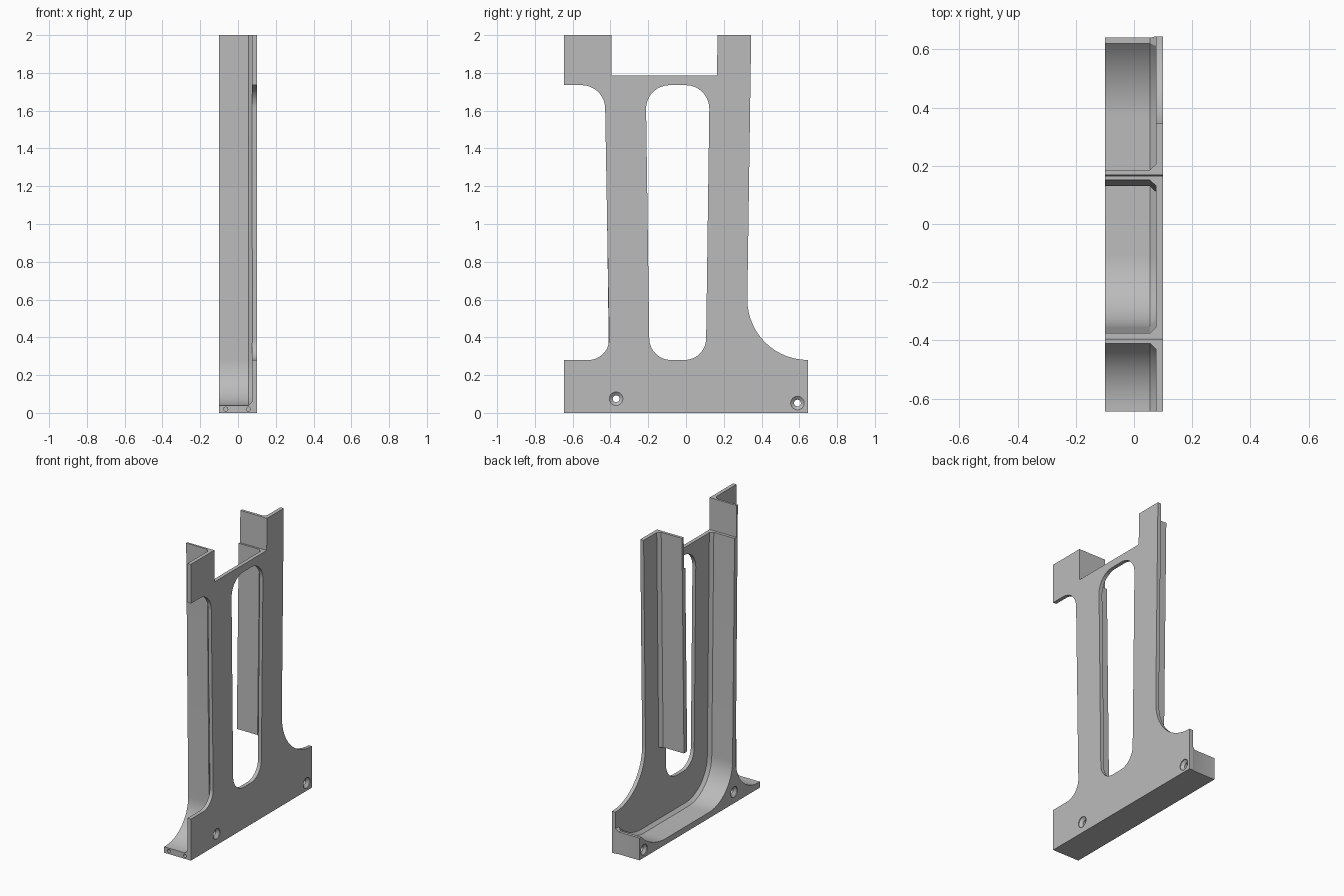
import bpy, bmesh, math
from mathutils import Vector

if "Cube" in bpy.data.objects:
    bpy.data.objects.remove(bpy.data.objects["Cube"])

grey = bpy.data.materials.new("plain grey")
grey.use_nodes = True
grey.diffuse_color = (0.5, 0.5, 0.5, 1)
grey.node_tree.nodes["Principled BSDF"].inputs["Base Color"].default_value = (0.5, 0.5, 0.5, 1)

HALF = 0.645          # half depth of the bracket
OUT, IN, OPEN = 0.1, 0.075, -0.1   # plate outside, plate inside, open side (x)


def outline(corners, steps=14):
    """Closed (y, z) outline; a third value rounds that corner."""
    pts = []
    for i, c in enumerate(corners):
        p = Vector(c[:2])
        if len(c) == 2:
            pts.append(p)
            continue
        a = (Vector(corners[i - 1][:2]) - p).normalized()
        b = (Vector(corners[(i + 1) % len(corners)][:2]) - p).normalized()
        half = a.angle(b) / 2
        centre = p + (a + b).normalized() * c[2] / math.sin(half)
        start = p + a * c[2] / math.tan(half) - centre
        end = p + b * c[2] / math.tan(half) - centre
        sweep = start.angle(end)
        for k in range(steps + 1):
            t = k / steps
            pts.append(centre + (start * math.sin((1 - t) * sweep)
                                 + end * math.sin(t * sweep)) / math.sin(sweep))
    return pts


def grow(pts, d, zmin):
    """Offset a counter-clockwise outline outwards, kept inside the bracket."""
    res = []
    for i, p in enumerate(pts):
        e1 = (p - pts[i - 1]).normalized()
        e2 = (pts[(i + 1) % len(pts)] - p).normalized()
        n1, n2 = Vector((e1.y, -e1.x)), Vector((e2.y, -e2.x))
        q = p + (n1 + n2) * d / (1 + n1.dot(n2))
        res.append(Vector((max(-HALF, min(HALF, q.x)), max(zmin, min(2, q.y)))))
    return res


def circle(y, z, r, n=24):
    return [Vector((y + r * math.cos(2 * math.pi * k / n),
                    z + r * math.sin(2 * math.pi * k / n))) for k in range(n)]


def loft(name, rings):
    """Solid through (x, outline) rings, capped at both ends."""
    bm = bmesh.new()
    loops = [[bm.verts.new((x, p.x, p.y)) for p in pts] for x, pts in rings]
    for a, b in zip(loops, loops[1:]):
        for i in range(len(a)):
            bm.faces.new((a[i - 1], a[i], b[i], b[i - 1]))
    bm.faces.new(loops[0])
    bm.faces.new(loops[-1])
    bmesh.ops.recalc_face_normals(bm, faces=bm.faces)
    mesh = bpy.data.meshes.new(name)
    bm.to_mesh(mesh)
    bm.free()
    mesh.materials.append(grey)
    ob = bpy.data.objects.new(name, mesh)
    bpy.context.collection.objects.link(ob)
    return ob


def rib(name, corners, zmin):
    """Web with a chamfered root where it meets the plate."""
    pts = outline(corners)
    return loft(name, [(OPEN, pts), (0.055, pts), (IN + 0.001, grow(pts, 0.02, zmin))])


def cut(ob, cutter):
    mod = ob.modifiers.new("cut", "BOOLEAN")
    mod.operation, mod.solver, mod.object = "DIFFERENCE", "EXACT", cutter
    bpy.context.view_layer.objects.active = ob
    bpy.ops.object.modifier_apply(modifier=mod.name)


# Side plate with curved front and rear edges
plate = loft("side_plate", [(x, outline([
    (-HALF, 0), (HALF, 0), (HALF, 0.28), (0.32, 0.28, 0.32), (0.345, 2), (-HALF, 2),
    (-HALF, 1.735), (-0.43, 1.735, 0.125), (-0.405, 0.28, 0.11), (-HALF, 0.28)]))
    for x in (IN, OUT)])

# Front web flaring into the floor, and the shorter rear web
front = rib("front_web_and_floor", [
    (-HALF, 0), (0.64, 0), (0.64, 0.15), (0.62, 0.15), (0.508, 0.04, 0.36),
    (-0.35, 0.04, 0.25), (-0.378, 2), (-0.41, 2), (-0.385, 0.04, 0.24), (-HALF, 0.04)], 0)
rear = rib("rear_web", [(0.13, 0.54), (0.165, 0.54), (0.186, 2), (0.154, 2)], 0.54)

# Long slot in the plate
slot = loft("slot_cutter", [(x, outline([
    (-0.193, 0.28, 0.115), (0.105, 0.28, 0.115), (0.125, 1.735, 0.125),
    (-0.213, 1.735, 0.125)])) for x in (IN - 0.015, OUT + 0.1)])
cut(plate, slot)

# Notch between the two tops
notch = loft("notch_cutter", [(x, outline([
    (-0.394, 1.785), (0.163, 1.785), (0.17, 2.1), (-0.396, 2.1)])) for x in (-0.2, 0.2)])
for ob in (plate, front, rear):
    cut(ob, notch)
cutters = [slot, notch]

# Countersunk cross holes
for y, z in ((-0.37, 0.075), (0.59, 0.052)):
    hole = loft("hole_cutter", [(s * x, circle(y, z, r)) for s, x, r in (
        (-1, 0.12, 0.036), (-1, 0.095, 0.036), (-1, 0.08, 0.018),
        (1, 0.08, 0.018), (1, 0.095, 0.036), (1, 0.12, 0.036))])
    cut(plate, hole)
    cut(front, hole)
    cutters.append(hole)

# Small blind holes in the front end of the floor
for x in (-0.065, 0.055):
    bpy.ops.mesh.primitive_cylinder_add(vertices=16, radius=0.011, depth=0.16,
                                        location=(x, -HALF, 0.02),
                                        rotation=(math.pi / 2, 0, 0))
    pin = bpy.context.object
    cut(front, pin)
    cutters.append(pin)

for c in cutters:
    bpy.data.objects.remove(c)

# Smooth curves, sharp edges
bpy.ops.object.select_all(action="DESELECT")
for ob in (plate, front, rear):
    ob.select_set(True)
bpy.context.view_layer.objects.active = plate
bpy.ops.object.shade_smooth_by_angle(angle=math.radians(25))
